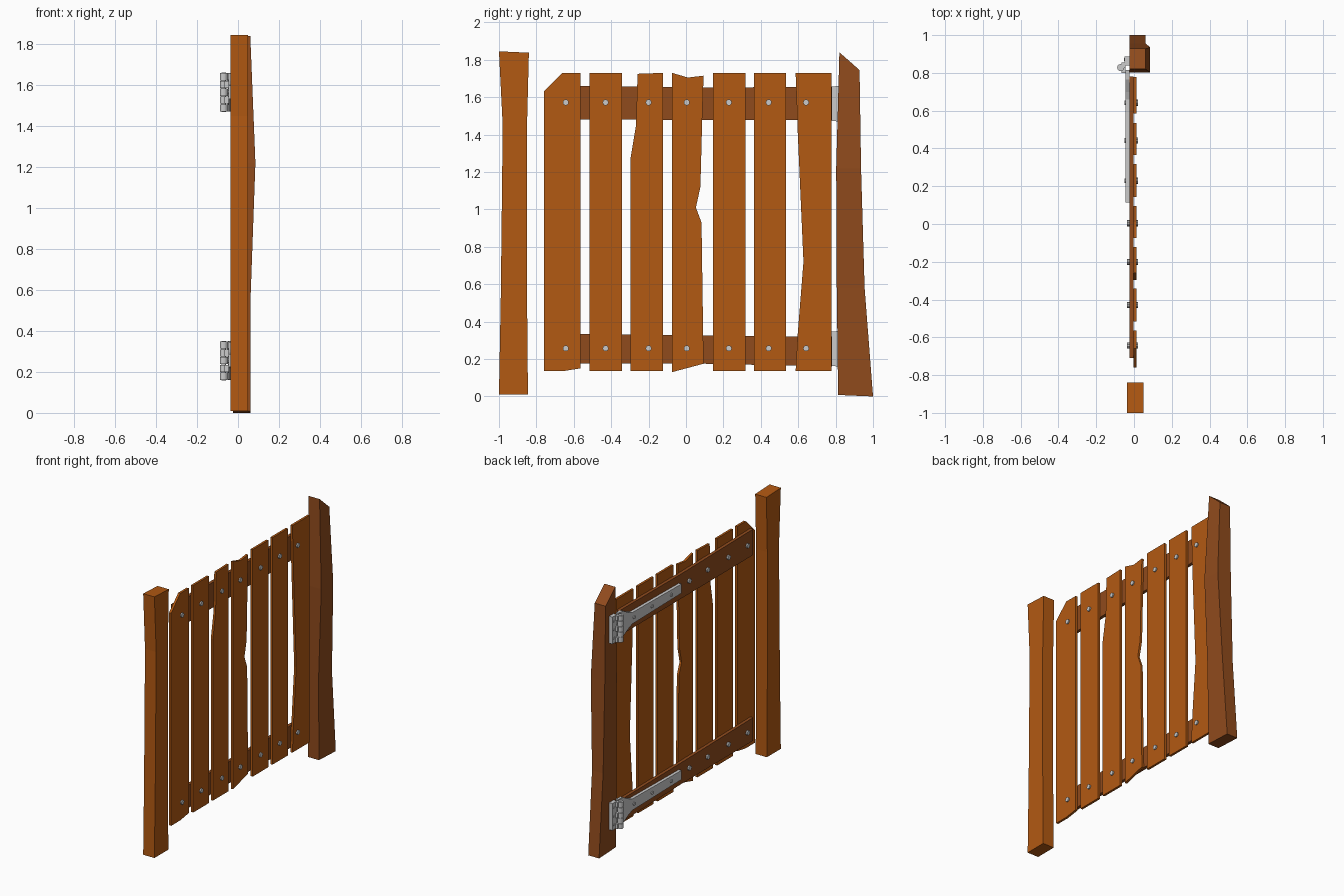
import bpy, bmesh, math
from mathutils import Matrix

if "Cube" in bpy.data.objects:
    bpy.data.objects.remove(bpy.data.objects["Cube"])


def mat(name, col):
    m = bpy.data.materials.new(name)
    m.diffuse_color = (*col, 1)
    m.use_nodes = True
    m.node_tree.nodes["Principled BSDF"].inputs["Base Color"].default_value = m.diffuse_color
    return m


ORANGE = mat("orange_wood", (0.45, 0.10, 0.006))
BROWN = mat("brown_wood", (0.28, 0.07, 0.012))


def finish(name, bm, material=None):
    bmesh.ops.recalc_face_normals(bm, faces=bm.faces)
    me = bpy.data.meshes.new(name)
    bm.to_mesh(me)
    bm.free()
    ob = bpy.data.objects.new(name, me)
    bpy.context.collection.objects.link(ob)
    if material:
        me.materials.append(material)
    return ob


def slab(name, outline, x0, x1, material=None):
    """Extrude a (y, z) outline along x."""
    bm = bmesh.new()
    back = [bm.verts.new((x0, y, z)) for y, z in outline]
    front = [bm.verts.new((x1, y, z)) for y, z in outline]
    bm.faces.new(back)
    bm.faces.new(front)
    n = len(outline)
    for i in range(n):
        j = (i + 1) % n
        bm.faces.new((back[i], back[j], front[j], front[i]))
    return finish(name, bm, material)


def box(y0, y1, z0, z1):
    return [(y0, z0), (y1, z0), (y1, z1), (y0, z1)]


def post(name, rings, material):
    """Loft four-sided rings: y0, y1, z at y0, z at y1, x0, x1."""
    bm = bmesh.new()
    loops = [[bm.verts.new(c) for c in ((a, y0, z0), (b, y0, z0), (b, y1, z1), (a, y1, z1))]
             for y0, y1, z0, z1, a, b in rings]
    bm.faces.new(loops[0])
    bm.faces.new(loops[-1])
    for p, q in zip(loops, loops[1:]):
        for i in range(4):
            j = (i + 1) % 4
            bm.faces.new((p[i], p[j], q[j], q[i]))
    return finish(name, bm, material)


def cylinder(name, centre, radius, depth, along_x=False, sides=10):
    bm = bmesh.new()
    m = Matrix.Translation(centre)
    if along_x:
        m = m @ Matrix.Rotation(math.pi / 2, 4, 'Y')
    bmesh.ops.create_cone(bm, cap_ends=True, segments=sides, radius1=radius,
                          radius2=radius, depth=depth, matrix=m)
    return finish(name, bm)


# Posts
post("latch_post", [(-1.0, -0.845, 0.01, 0.01, -0.037, 0.05),
                    (-0.99, -0.85, 0.55, 0.55, -0.037, 0.05),
                    (-0.98, -0.85, 1.45, 1.45, -0.037, 0.05),
                    (-1.0, -0.84, 1.845, 1.838, -0.037, 0.05)], ORANGE)
post("hinge_post", [(0.813, 1.0, 0.008, 0.0, -0.024, 0.06),
                    (0.806, 0.955, 0.58, 0.58, -0.024, 0.062),
                    (0.803, 0.936, 1.22, 1.22, -0.024, 0.085),
                    (0.82, 0.928, 1.84, 1.745, -0.024, 0.06)], BROWN)

# Planks, each with its own wear
T, B = 1.73, 0.135
planks = [
    [(-0.76, B), (-0.66, B), (-0.565, 0.15), (-0.565, T), (-0.66, T), (-0.76, 1.63)],
    box(-0.516, -0.342, B, T),
    [(-0.297, B), (-0.123, B), (-0.123, T), (-0.259, T - 0.005), (-0.267, 1.45), (-0.297, 1.27)],
    [(-0.075, 0.13), (0.094, 0.175), (0.083, 0.93), (0.053, 1.01), (0.077, 1.12),
     (0.088, 1.53), (0.094, 1.715), (0.01, 1.705), (-0.075, T)],
    box(0.144, 0.318, B, T),
    box(0.364, 0.535, B, T),
    [(0.586, B), (0.778, B), (0.778, T), (0.586, T), (0.597, 1.42), (0.628, 0.72), (0.597, 0.33)],
]
for i, p in enumerate(planks):
    slab(f"plank_{i + 1}", p, -0.003, 0.013, ORANGE)

# Rails
slab("top_rail", [(-0.71, 1.48), (0.78, 1.478), (0.78, 1.655), (0.1, 1.652), (-0.71, 1.662)],
     -0.025, -0.003, BROWN)
slab("bottom_rail", [(-0.71, 0.175), (0.1, 0.175), (0.78, 0.16), (0.78, 0.32), (0.1, 0.325), (-0.71, 0.337)],
     -0.025, -0.003, BROWN)

# Bolts and hinges for each rail
for label, zb, zh in (("top", 1.572, 1.565), ("bottom", 0.257, 0.255)):
    for i, y in enumerate((-0.643, -0.43, -0.2, 0.004, 0.229, 0.442, 0.642)):
        cylinder(f"{label}_bolt_{i + 1}", (-0.0075, y, zb), 0.016, 0.059, True)
    # Tapered strap on the gate
    half = [(0.115, 0.032), (0.66, 0.04), (0.70, 0.055), (0.765, 0.09), (0.815, 0.095)]
    slab(f"{label}_hinge_strap",
         [(y, zh - h) for y, h in half] + [(y, zh + h) for y, h in reversed(half)],
         -0.046, -0.025)
    for i, y in enumerate((0.229, 0.442, 0.642)):
        cylinder(f"{label}_strap_bolt_{i + 1}", (-0.047, y, zh), 0.012, 0.008, True)
    # Leaf on the post, with screws
    slab(f"{label}_hinge_leaf", box(0.838, 0.888, zh - 0.095, zh + 0.095), -0.05, -0.023)
    for i, dz in enumerate((-0.06, 0, 0.06)):
        cylinder(f"{label}_leaf_screw_{i + 1}", (-0.05, 0.87, zh + dz), 0.008, 0.008, True, 8)
    # Barrel knuckles, alternating joins to the strap and the leaf, with a pin
    for i in range(5):
        z = zh - 0.076 + 0.038 * i
        cylinder(f"{label}_hinge_knuckle_{i + 1}", (-0.07, 0.828, z), 0.019, 0.035, sides=12)
        y0, y1 = (0.80, 0.828) if i % 2 else (0.828, 0.855)
        slab(f"{label}_knuckle_web_{i + 1}", box(y0, y1, z - 0.017, z + 0.017), -0.066, -0.045)
    cylinder(f"{label}_hinge_pin", (-0.07, 0.828, zh), 0.011, 0.192, sides=12)
